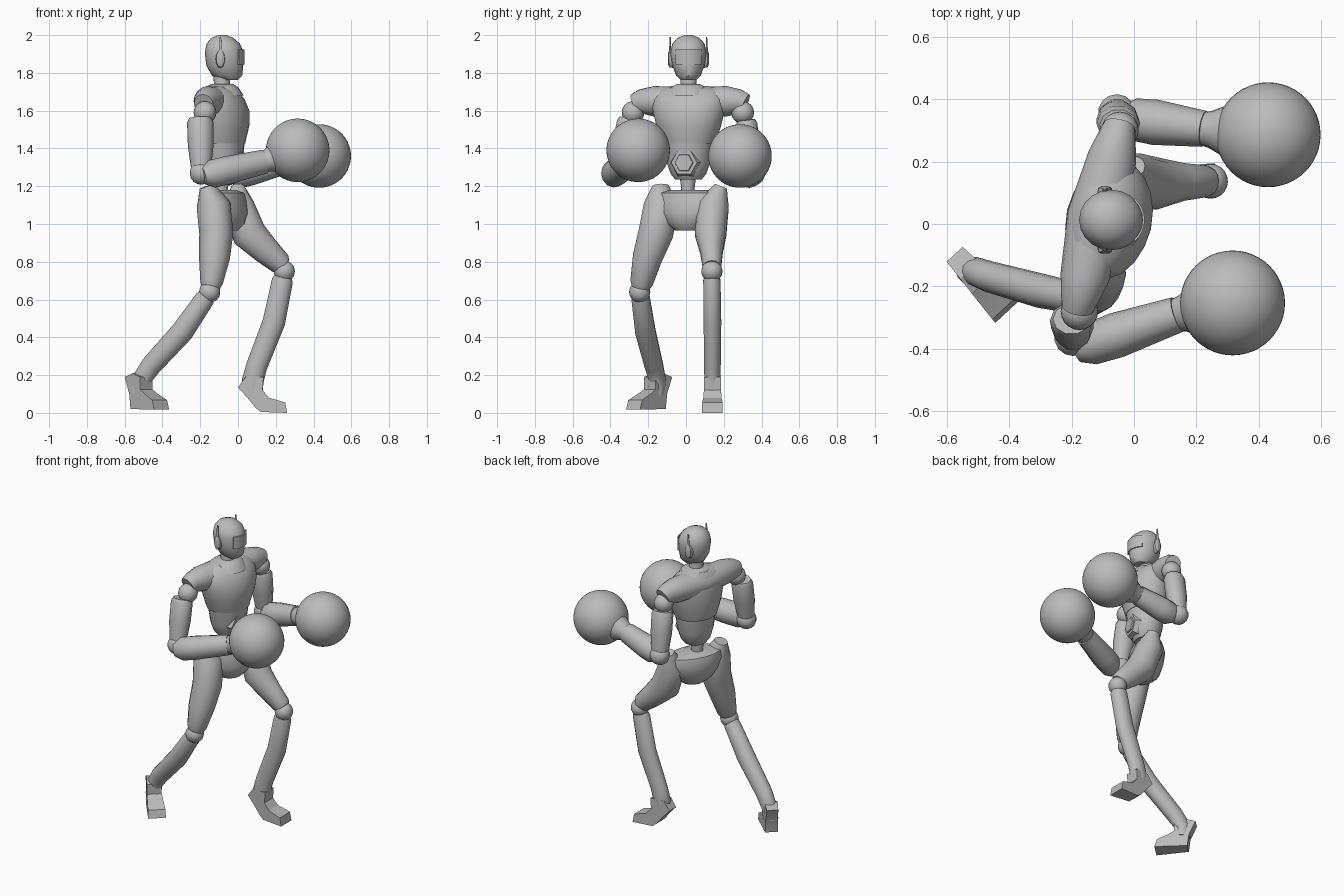
import bpy, bmesh, math
from mathutils import Vector

if "Cube" in bpy.data.objects:
    bpy.data.objects.remove(bpy.data.objects["Cube"])

grey = bpy.data.materials.new("plain grey")
grey.use_nodes = True
COLOUR = (0.5, 0.5, 0.5, 1)
grey.diffuse_color = COLOUR
grey.node_tree.nodes["Principled BSDF"].inputs["Base Color"].default_value = COLOUR


def finish(name, bm, angle=40):
    bmesh.ops.recalc_face_normals(bm, faces=bm.faces)
    mesh = bpy.data.meshes.new(name)
    bm.to_mesh(mesh)
    bm.free()
    mesh.materials.append(grey)
    ob = bpy.data.objects.new(name, mesh)
    bpy.context.collection.objects.link(ob)
    bpy.ops.object.select_all(action='DESELECT')
    ob.select_set(True)
    bpy.context.view_layer.objects.active = ob
    bpy.ops.object.shade_smooth_by_angle(angle=math.radians(angle))
    return ob


def skin(name, rings, angle=40):
    """Join rings of points into a capped skin."""
    bm = bmesh.new()
    loops = [[bm.verts.new(p) for p in ring] for ring in rings]
    n = len(loops[0])
    for a, b in zip(loops, loops[1:]):
        for i in range(n):
            j = (i + 1) % n
            bm.faces.new((a[i], a[j], b[j], b[i]))
    bm.faces.new(loops[0])
    bm.faces.new(loops[-1])
    return finish(name, bm, angle)


def ellipse(c, u, v, a, b, sides, turn=0.0):
    angles = [math.tau * (i + turn) / sides for i in range(sides)]
    return [c + u * (a * math.cos(t)) + v * (b * math.sin(t)) for t in angles]


def axes(yaw):
    t = math.radians(yaw)
    return Vector((math.cos(t), math.sin(t), 0)), Vector((-math.sin(t), math.cos(t), 0))


def stack(name, centre, yaw, levels, sides=20):
    """Level rings: height, forward shift, half depth, half width."""
    f, l = axes(yaw)
    base = Vector((*centre, 0))
    return skin(name, [ellipse(base + f * s + Vector((0, 0, z)), f, l, d, w, sides)
                       for z, s, d, w in levels])


def limb(name, path, side=(0, 1, 0), sides=14, turn=0.0, angle=40):
    """Tube along a path of x, y, z, half depth, half width."""
    pts = [Vector(p[:3]) for p in path]
    rings = []
    for i, p in enumerate(path):
        t = (pts[min(i + 1, len(pts) - 1)] - pts[max(i - 1, 0)]).normalized()
        v = Vector(side)
        v = (v - t * v.dot(t)).normalized()
        rings.append(ellipse(pts[i], v.cross(t), v, p[3], p[4], sides, turn))
    return skin(name, rings, angle)


def ball(name, centre, r, seg=20):
    bm = bmesh.new()
    bmesh.ops.create_uvsphere(bm, u_segments=seg, v_segments=seg // 2 + 2, radius=r)
    bmesh.ops.translate(bm, verts=bm.verts, vec=Vector(centre))
    return finish(name, bm)


# Head and neck
stack("head", (-.073, .013), 0, [
    (1.762, .03, .04, .04), (1.785, .015, .08, .065), (1.84, .003, .098, .085),
    (1.91, 0, .103, .097), (1.955, -.005, .088, .085), (1.985, -.01, .058, .058),
    (2.0, -.01, .022, .022)])
stack("neck", (-.085, .013), 0, [
    (1.69, 0, .055, .055), (1.73, 0, .042, .043), (1.79, 0, .045, .043)])
stack("collar", (-.085, .013), -13, [
    (1.68, .01, .105, .11), (1.725, 0, .085, .095), (1.74, 0, .06, .06)])

# Face plate, curved around the front of the head
bands = []
for k in range(9):
    t = math.radians(-44 + 11 * k)
    d = Vector((math.cos(t), math.sin(t), 0))
    c = Vector((-.072, .013, 0))
    ring = []
    for z, r in ((1.845, .098), (1.925, .099), (1.925, .106), (1.845, .106)):
        ring.append(c + Vector((d.x * r, d.y * r * .93, z)))
    bands.append(ring)
skin("face_plate", bands, 30)

# Ear pods with upright antennas
for tag, s in (("left", 1), ("right", -1)):
    y = .013 + s * .092
    limb(tag + "_ear_pod", [(-.093, y - s * .015, 1.875, .05, .026),
                            (-.093, y + s * .01, 1.875, .045, .022),
                            (-.093, y + s * .016, 1.875, .03, .012)], (1, 0, 0), 12)
    limb(tag + "_antenna", [(-.093, y + s * .006, 1.9, .006, .012),
                            (-.093, y + s * .004, 1.99, .003, .004)], (1, 0, 0), 6)

# Torso
F, L = axes(-13)
stack("chest", (-.083, .015), -13, [
    (1.425, 0, .12, .14), (1.45, 0, .125, .15), (1.52, .003, .138, .175),
    (1.6, .003, .137, .195), (1.66, -.005, .118, .2), (1.705, -.015, .09, .17),
    (1.73, -.02, .06, .1)])
stack("waist", (-.08, .013), -13, [
    (1.235, 0, .065, .07), (1.265, 0, .088, .095), (1.33, 0, .102, .118),
    (1.43, 0, .115, .132)])
stack("spine", (-.09, .01), -13, [(1.1, 0, .045, .04), (1.19, 0, .038, .036),
                                 (1.25, 0, .045, .045)], 12)


def on_torso(fwd, left, z):
    return tuple(Vector((-.085, .015, z)) + F * fwd + L * left)


limb("shoulder_yoke", [on_torso(-.03, w, z) + (h, d) for w, z, h, d in (
    (-.3, 1.635, .055, .052), (-.27, 1.648, .064, .06), (-.2, 1.65, .08, .078),
    (0, 1.645, .08, .1), (.2, 1.65, .08, .078), (.27, 1.648, .064, .06),
    (.3, 1.635, .055, .052))], tuple(F), 16)
limb("buckle_rim", [on_torso(.07, 0, 1.325) + (.085, .085),
                    on_torso(.112, 0, 1.325) + (.07, .07)], tuple(L), 6, .5, 20)
limb("buckle", [on_torso(.1, 0, 1.325) + (.055, .055),
                on_torso(.12, 0, 1.325) + (.048, .048)], tuple(L), 6, .5, 20)

# Hips
stack("pelvis", (-.08, .02), -25, [
    (.965, .02, .06, .07), (1.0, .015, .095, .12), (1.06, .01, .11, .17),
    (1.12, 0, .108, .185), (1.165, 0, .095, .18), (1.18, 0, .06, .1)])

# Arms and gloves
arms = {
    "right": dict(shoulder=(-.175, -.28, 1.59), top=(-.2, -.305, 1.56),
                  elbow=(-.195, -.362, 1.27), fore=(-.14, -.385, 1.265),
                  wrist=(.14, -.29, 1.33), glove=(.316, -.253, 1.39)),
    "left": dict(shoulder=(-.045, .3, 1.59), top=(-.05, .318, 1.55),
                 elbow=(-.055, .355, 1.265), fore=(.0, .335, 1.262),
                 wrist=(.225, .305, 1.32), glove=(.43, .286, 1.36)),
}
for tag, a in arms.items():
    ball(tag + "_shoulder_joint", a["shoulder"], .06)
    top, elbow = Vector(a["top"]), Vector(a["elbow"])
    limb(tag + "_upper_arm", [tuple(top.lerp(elbow, t)) + (d, w) for t, d, w in (
        (0, .06, .05), (.08, .07, .06), (.5, .068, .06), (.95, .052, .05))], sides=10)
    ball(tag + "_elbow_joint", a["elbow"], .062, 14)
    fore, wrist, glove = (Vector(a[k]) for k in ("fore", "wrist", "glove"))
    limb(tag + "_forearm", [tuple(fore.lerp(wrist, t)) + (d, w) for t, d, w in (
        (-.16, .045, .045), (0, .074, .068), (.3, .075, .073), (1, .064, .058))], sides=12)
    limb(tag + "_glove_cuff", [tuple(wrist.lerp(glove, t)) + (r, r) for t, r in (
        (-.05, .052), (.1, .06), (.35, .085))], sides=16)
    ball(tag + "_glove", a["glove"], .168, 48)

# Thighs, knees and shins
legs = {
    "right": dict(
        thigh=[(-.165, -.135, 1.2, .04, .045), (-.13, -.13, 1.1, .09, .095),
               (-.115, -.16, .95, .09, .095), (-.125, -.205, .82, .082, .08),
               (-.14, -.235, .69, .06, .062), (-.145, -.24, .665, .05, .05)],
        knee=(-.15, -.245, .64),
        shin=[(-.15, -.245, .645, .035, .035), (-.175, -.24, .605, .052, .05),
              (-.295, -.215, .43, .06, .055), (-.46, -.17, .25, .055, .05),
              (-.515, -.15, .17, .05, .045), (-.52, -.155, .1, .05, .04)]),
    "left": dict(
        thigh=[(-.0, .185, 1.2, .035, .035), (-.0, .145, 1.1, .085, .085),
               (.06, .13, .945, .092, .085), (.15, .135, .858, .074, .062),
               (.225, .137, .79, .06, .052), (.24, .137, .775, .045, .045)],
        knee=(.245, .137, .75),
        shin=[(.245, .137, .745, .035, .035), (.235, .137, .7, .056, .047),
              (.19, .14, .48, .06, .048), (.1, .14, .25, .056, .045),
              (.078, .14, .17, .058, .044), (.085, .14, .1, .045, .042)]),
}
for tag, g in legs.items():
    limb(tag + "_thigh", g["thigh"])
    ball(tag + "_knee_joint", g["knee"], .056)
    limb(tag + "_shin", g["shin"])


def foot(name, heel, yaw, profile):
    """Side outline widened from heel to toe."""
    f, l = axes(yaw)
    base = Vector((*heel, 0))
    sides = []
    for s in (-1, 1):
        sides.append([base + f * u + l * (s * (.035 + .08 * min(u, .24))) + Vector((0, 0, z))
                      for u, z in profile])
    return skin(name, sides, 25)


foot("left_foot", (0, .14), 0, [
    (0, .135), (.05, .08), (.09, .03), (.12, .005), (.26, 0), (.25, .055),
    (.165, .08), (.13, .12), (.135, .19), (.04, .19)])
foot("right_foot", (-.575, -.097), -47, [
    (0, .19), (.04, .1), (.05, .02), (.25, .018), (.235, .068), (.17, .1),
    (.13, .125), (.13, .19), (.07, .21)])
